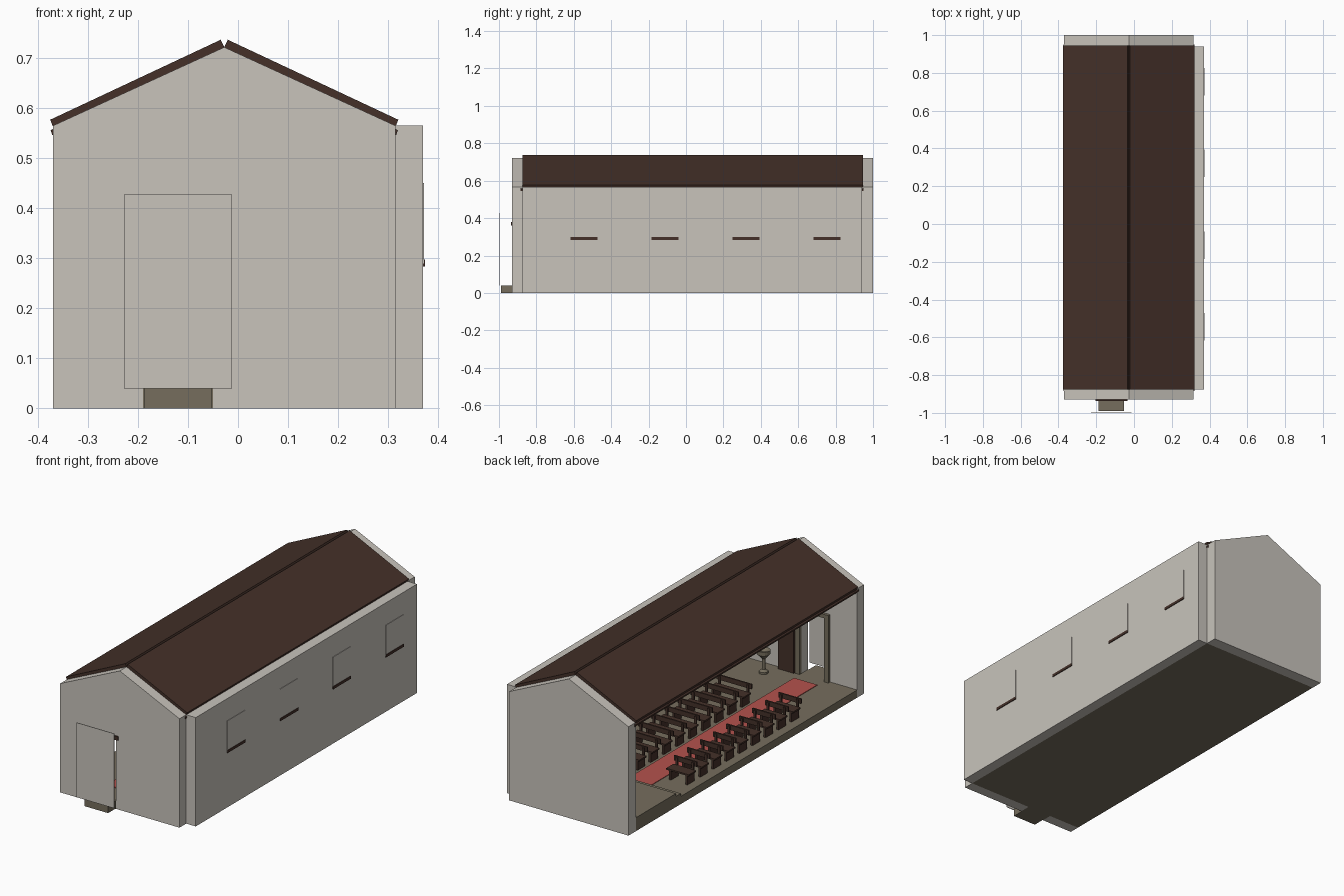
import bpy, bmesh, math
from mathutils import Vector

if "Cube" in bpy.data.objects:
    bpy.data.objects.remove(bpy.data.objects["Cube"])


def material(name, rgb):
    m = bpy.data.materials.new(name)
    m.use_nodes = True
    m.diffuse_color = (*rgb, 1)
    m.node_tree.nodes["Principled BSDF"].inputs["Base Color"].default_value = (*rgb, 1)
    return m


PLASTER = material("pale plaster", (0.58, 0.55, 0.50))
WOOD = material("dark wood", (0.058, 0.030, 0.022))
STONE = material("olive stone", (0.18, 0.155, 0.11))
RED = material("red carpet", (0.46, 0.085, 0.075))


def finish(name, bm, mat):
    bmesh.ops.recalc_face_normals(bm, faces=bm.faces)
    mesh = bpy.data.meshes.new(name)
    bm.to_mesh(mesh)
    bm.free()
    mesh.materials.append(mat)
    ob = bpy.data.objects.new(name, mesh)
    bpy.context.collection.objects.link(ob)
    return ob


def boxes(name, mat, *spans):
    """Boxes given as (x range, y range, z range), joined in one object."""
    bm = bmesh.new()
    for span in spans:
        verts = bmesh.ops.create_cube(bm, size=1)["verts"]
        for v in verts:
            v.co = Vector([lo + (c + 0.5) * (hi - lo) for c, (lo, hi) in zip(v.co, span)])
    return finish(name, bm, mat)


def prism(name, mat, outline, y0, y1):
    """Extrude an x-z outline along y."""
    bm = bmesh.new()
    face = bm.faces.new([bm.verts.new((x, y0, z)) for x, z in outline])
    new = bmesh.ops.extrude_face_region(bm, geom=[face])["geom"]
    bmesh.ops.translate(bm, vec=(0, y1 - y0, 0),
                        verts=[g for g in new if isinstance(g, bmesh.types.BMVert)])
    return finish(name, bm, mat)


# Main dimensions
LEFT, RIGHT, RIDGE = -0.37, 0.315, -0.0275
FRONT, BACK = -0.875, 0.94
EAVE, PEAK, FLOOR = 0.565, 0.722, 0.04
DOOR = (-0.19, -0.05)
DOOR_TOP = 0.37
AISLE = (-0.187, -0.053)

# Floor, dais steps and carpet
boxes("floor", STONE, ((LEFT, RIGHT), (FRONT, BACK), (0, FLOOR)))
boxes("dais", STONE, ((LEFT, RIGHT), (0.57, BACK), (FLOOR, 0.055)),
      ((LEFT, RIGHT), (0.61, BACK), (0.055, 0.07)))
boxes("aisle_carpet", RED, (AISLE, (-0.81, 0.57), (FLOOR, FLOOR + 0.003)))

# Gable walls, the front one with a doorway
roofline = [(RIGHT, EAVE), (RIDGE, PEAK), (LEFT, EAVE)]
prism("back_wall", PLASTER, [(LEFT, 0), (RIGHT, 0)] + roofline, BACK, 1.0)
doorway = [(DOOR[0], 0), (DOOR[0], DOOR_TOP), (DOOR[1], DOOR_TOP), (DOOR[1], 0)]
prism("front_wall", PLASTER, [(LEFT, 0)] + doorway + [(RIGHT, 0)] + roofline, -0.93, FRONT)
boxes("threshold", STONE, (DOOR, (-0.93, FRONT), (0, FLOOR)))
boxes("entrance_step", STONE, (AISLE, (-0.99, -0.93), (0, FLOOR)))

# Doorway surround, open door leaf and outer screen
boxes("door_frame", STONE,
      ((DOOR[0] - 0.025, DOOR[0]), (FRONT, FRONT + 0.015), (FLOOR, 0.39)),
      ((DOOR[1], DOOR[1] + 0.025), (FRONT, FRONT + 0.015), (FLOOR, 0.39)),
      ((DOOR[0], DOOR[1]), (FRONT, FRONT + 0.015), (DOOR_TOP, 0.39)))
boxes("door_leaf", WOOD, ((-0.02, 0.07), (FRONT, FRONT + 0.02), (FLOOR, DOOR_TOP)))
boxes("door_lintel", WOOD, ((-0.205, -0.035), (-0.936, -0.93), (0.36, 0.38)))
boxes("door_screen", PLASTER, ((-0.228, -0.012), (-1.0, -0.997), (FLOOR, 0.427)))

# Side wall with window recesses closed by flush panels
side = boxes("side_wall", PLASTER, ((RIGHT, 0.37), (FRONT, BACK), (0, EAVE)))
windows = [-0.545 + 0.433 * i for i in range(4)]
cutter = boxes("window_cutter", PLASTER,
               *[((0.30, 0.368), (y - 0.073, y + 0.073), (0.29, 0.45)) for y in windows])
cutter.hide_render = True
cut = side.modifiers.new("windows", 'BOOLEAN')
cut.object = cutter
cut.solver = 'EXACT'
bpy.context.view_layer.objects.active = side
bpy.ops.object.modifier_apply(modifier=cut.name)
bpy.data.objects.remove(cutter)
boxes("window_panels", PLASTER,
      *[((0.369, 0.372), (y - 0.073, y + 0.073), (0.29, 0.45)) for y in windows])
boxes("window_sills", WOOD,
      *[((0.31, 0.374), (y - 0.073, y + 0.073), (0.284, 0.298)) for y in windows])

# Roof slabs, rafters and eave beams, mirrored about the ridge
slab = [(0, 0.722), (0.342, 0.562), (0.348, 0.577), (0.007, 0.737)]
rafter = [(0, 0.700), (0.335, 0.543), (0.342, 0.562), (0, 0.722)]
beam = [(0.336, 0.549), (0.344, 0.546), (0.347, 0.556), (0.339, 0.561)]
for label, s in (("left", 1), ("right", -1)):
    def flip(shape):
        return [(RIDGE + s * x, z) for x, z in shape]
    prism(f"{label}_roof_slab", WOOD, flip(slab), FRONT, 0.945)
    prism(f"{label}_eave_beam", WOOD, flip(beam), -0.885, 0.95)
    for i in range(8):
        y = FRONT + 0.01 + i * 0.254
        prism(f"{label}_rafter_{i + 1}", WOOD, flip(rafter), y, y + 0.02)


# Pews facing the dais
def pew(name, x0, x1, y):
    ends = [((x, x + 0.012), (y - 0.022, y + 0.03), (FLOOR, 0.09))
            for x in (x0 + 0.012, x1 - 0.024)]
    posts = [((x, x + 0.012), (y - 0.03, y - 0.022), (FLOOR, 0.135))
             for x in (x0 + 0.012, x1 - 0.024)]
    boxes(name, WOOD, *ends, *posts,
          ((x0, x1), (y - 0.025, y + 0.035), (0.09, 0.098)),
          ((x0, x1), (y - 0.036, y - 0.028), (0.115, 0.14)))


for i in range(9):
    y = 0.42 - 0.107 * i
    pew(f"short_pew_{i + 1}", -0.335, -0.205, y)
    pew(f"long_pew_{i + 1}", -0.05, 0.15, y)

# Font: a turned stone bowl on a stem
bm = bmesh.new()
profile = [(0, 0), (0.022, 0), (0.022, 0.01), (0.009, 0.02), (0.009, 0.075),
           (0.032, 0.1), (0.032, 0.12), (0.024, 0.12), (0, 0.105)]
verts = [bm.verts.new((0.10 + r, -0.78, FLOOR + z)) for r, z in profile]
edges = [bm.edges.new(pair) for pair in zip(verts, verts[1:])]
bmesh.ops.spin(bm, geom=verts + edges, cent=(0.10, -0.78, 0), axis=(0, 0, 1),
               angle=math.tau, steps=16, use_duplicate=False)
bmesh.ops.remove_doubles(bm, verts=bm.verts, dist=0.0005)
finish("font", bm, STONE)

# Altar table on the dais
boxes("altar", STONE, ((-0.19, -0.05), (0.77, 0.83), (0.07, 0.15)),
      ((-0.20, -0.04), (0.76, 0.84), (0.15, 0.163)))
